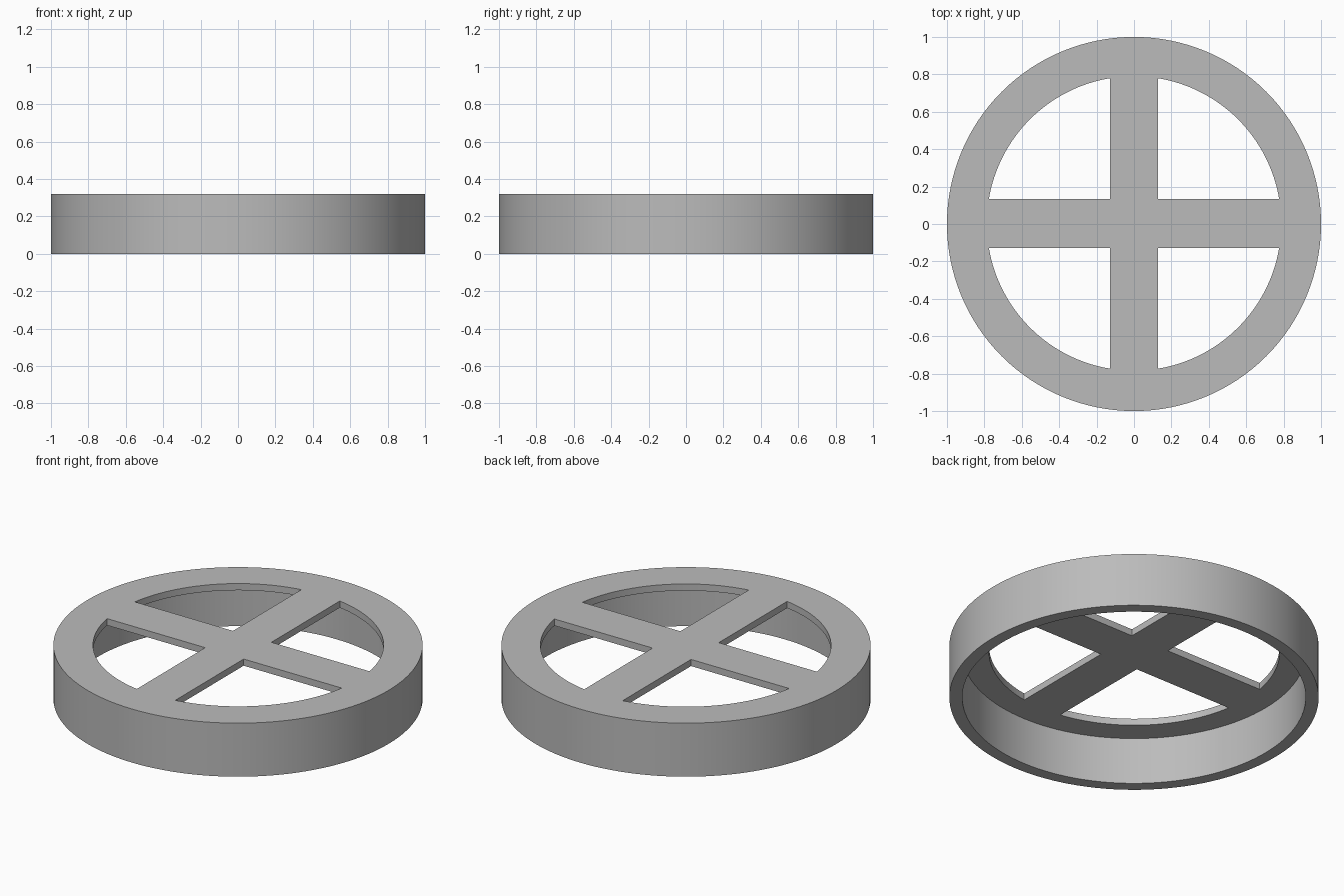
import bpy
import bmesh
from math import sin, cos, asin, acos, radians

cube = bpy.data.objects.get("Cube")
if cube:
    bpy.data.objects.remove(cube, do_unlink=True)

HEIGHT, PLATE = 0.32, 0.04
OUTER, WALL_INNER, WINDOW = 1.0, 0.93, 0.787
SPOKE_X, SPOKE_Y, SHIFT = 0.127, 0.131, 0.003
SEGMENTS = 128

grey = bpy.data.materials.new("plain grey")
grey.use_nodes = True
colour = (0.5, 0.5, 0.5, 1)
grey.diffuse_color = colour
grey.node_tree.nodes["Principled BSDF"].inputs["Base Color"].default_value = colour


def prism(name, outline, low, high):
    """Extrude a flat outline from one height to another."""
    bm = bmesh.new()
    base = bm.faces.new([bm.verts.new((x, y, low)) for x, y in outline])
    top = bmesh.ops.extrude_face_region(bm, geom=[base])["geom"]
    moved = [v for v in top if isinstance(v, bmesh.types.BMVert)]
    bmesh.ops.translate(bm, verts=moved, vec=(0, 0, high - low))
    bmesh.ops.recalc_face_normals(bm, faces=bm.faces)
    mesh = bpy.data.meshes.new(name)
    bm.to_mesh(mesh)
    bm.free()
    mesh.materials.append(grey)
    obj = bpy.data.objects.new(name, mesh)
    bpy.context.collection.objects.link(obj)
    return obj


def circle(radius):
    return [(radius * cos(radians(360 * i / SEGMENTS)),
             radius * sin(radians(360 * i / SEGMENTS))) for i in range(SEGMENTS)]


def window_outline(sx, sy, steps=32):
    """Quarter-disc opening between two spokes."""
    start, end = asin(SPOKE_Y / WINDOW), acos(SPOKE_X / WINDOW)
    angles = [start + (end - start) * i / steps for i in range(steps + 1)]
    points = [(SPOKE_X, SPOKE_Y)] + [(WINDOW * cos(a), WINDOW * sin(a)) for a in angles]
    return [(sx * x, sy * y + SHIFT) for x, y in points]


# Round body, hollowed from below and pierced by four windows
body = prism("spoked_ring", circle(OUTER), 0, HEIGHT)
cutters = [prism("underside_recess_cutter", circle(WALL_INNER), -0.1, HEIGHT - PLATE)]
for sx in (1, -1):
    for sy in (1, -1):
        cutters.append(prism("window_cutter", window_outline(sx, sy), 0.1, HEIGHT + 0.1))

bpy.ops.object.select_all(action='DESELECT')
body.select_set(True)
bpy.context.view_layer.objects.active = body
for cutter in cutters:
    cutter.hide_render = True
    cut = body.modifiers.new("cut", 'BOOLEAN')
    cut.operation = 'DIFFERENCE'
    cut.solver = 'EXACT'
    cut.object = cutter
    bpy.ops.object.modifier_apply(modifier=cut.name)
    bpy.data.objects.remove(cutter, do_unlink=True)

bpy.ops.object.shade_smooth_by_angle(angle=radians(30))
